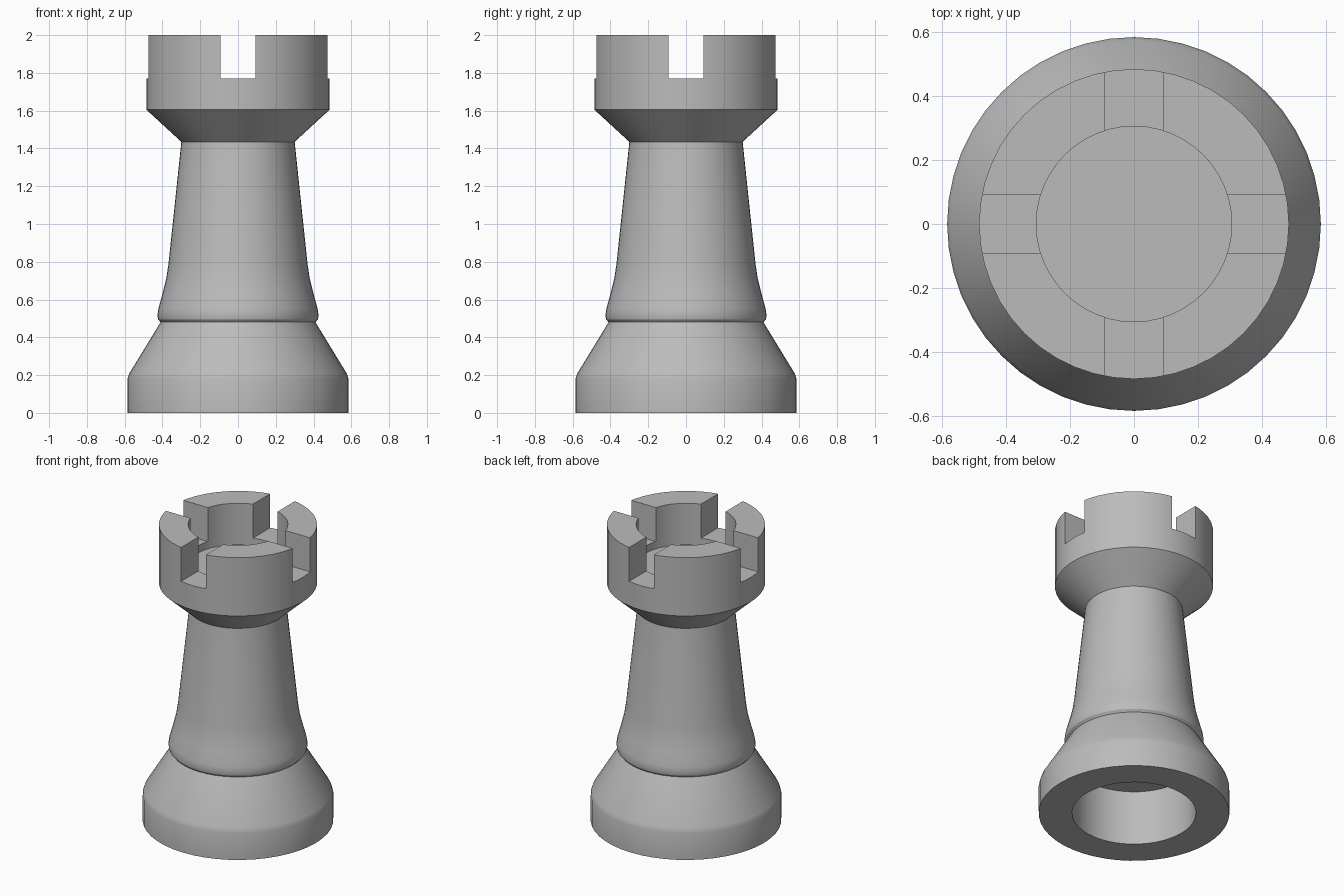
import bpy
import bmesh
import math

cube = bpy.data.objects.get("Cube")
if cube:
    bpy.data.objects.remove(cube, do_unlink=True)

SIDES = 48

grey = bpy.data.materials.new("stone_grey")
grey.use_nodes = True
colour = (0.5, 0.5, 0.5, 1)
grey.diffuse_color = colour
grey.node_tree.nodes["Principled BSDF"].inputs["Base Color"].default_value = colour


def add_object(name, bm):
    mesh = bpy.data.meshes.new(name)
    bm.to_mesh(mesh)
    bm.free()
    mesh.materials.append(grey)
    obj = bpy.data.objects.new(name, mesh)
    bpy.context.collection.objects.link(obj)
    return obj


def lathe(name, profile):
    """Revolve (radius, height) points that start and end on the axis."""
    bm = bmesh.new()
    verts = [bm.verts.new((r, 0, z)) for r, z in profile]
    edges = [bm.edges.new(pair) for pair in zip(verts, verts[1:])]
    bmesh.ops.spin(bm, geom=verts + edges, cent=(0, 0, 0), axis=(0, 0, 1),
                   angle=math.tau, steps=SIDES, use_duplicate=False)
    bmesh.ops.remove_doubles(bm, verts=bm.verts, dist=0.0005)
    bmesh.ops.dissolve_degenerate(bm, edges=bm.edges, dist=0.0005)
    bmesh.ops.recalc_face_normals(bm, faces=bm.faces)
    return add_object(name, bm)


def make_active(obj):
    bpy.ops.object.select_all(action="DESELECT")
    obj.select_set(True)
    bpy.context.view_layer.objects.active = obj


def cut_slot(obj, size, centre):
    """Cut a box-shaped slot out of an object."""
    bm = bmesh.new()
    bmesh.ops.create_cube(bm, size=1)
    bmesh.ops.scale(bm, vec=size, verts=bm.verts)
    bmesh.ops.translate(bm, vec=centre, verts=bm.verts)
    cutter = add_object("slot_cutter", bm)
    cutter.hide_render = True
    make_active(obj)
    mod = obj.modifiers.new("slot", "BOOLEAN")
    mod.operation = "DIFFERENCE"
    mod.solver = "EXACT"
    mod.object = cutter
    bpy.ops.object.modifier_apply(modifier=mod.name)
    bpy.data.objects.remove(cutter, do_unlink=True)


# Whole turned body: hollow foot, sloped base, collar, stem and crown with a well
tower = lathe("tower", [
    (0, 0.37), (0.38, 0.37), (0.38, 0),
    (0.585, 0), (0.585, 0.18), (0.575, 0.21), (0.41, 0.48),
    (0.423, 0.495), (0.427, 0.515), (0.422, 0.55),
    (0.40, 0.63), (0.38, 0.71), (0.368, 0.79),
    (0.30, 1.435), (0.485, 1.605), (0.485, 2),
    (0.306, 2), (0.306, 1.72), (0, 1.72),
])

# Four battlement gaps, cut as two crossing slots
cut_slot(tower, (1.4, 0.186, 0.5), (0, 0, 2.02))
cut_slot(tower, (0.186, 1.4, 0.5), (0, 0, 2.02))

make_active(tower)
bpy.ops.object.shade_smooth_by_angle(angle=math.radians(25))
